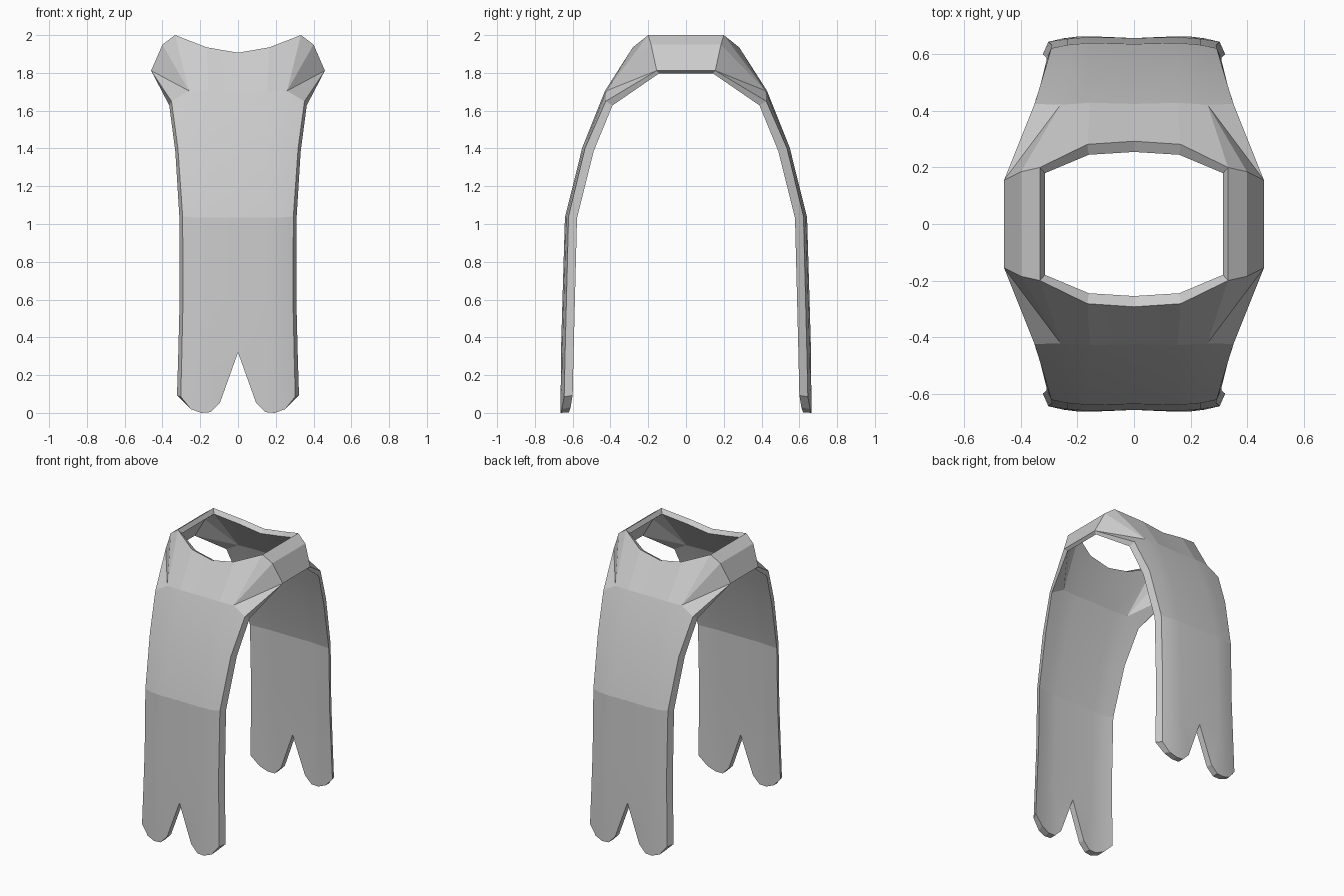
import bpy, bmesh

if "Cube" in bpy.data.objects:
    bpy.data.objects.remove(bpy.data.objects["Cube"])

# One quarter of the tabard (right half of the front panel).
# Each point: outer position and the offset to the inner lining.
P = {}

def point(name, x, y, z, dx, dy, dz):
    P[name] = ((x, y, z), (x + dx, y + dy, z + dz))

# Neckline and shoulder
point("n0", 0.0, -0.293, 1.907, 0, 0.038, -0.02)
point("n1", 0.165, -0.282, 1.935, -0.005, 0.037, -0.02)
point("n2", 0.333, -0.20, 2.0, -0.018, 0.02, -0.03)
point("s1", 0.40, -0.185, 1.95, -0.025, 0.02, -0.03)
point("s2", 0.46, -0.155, 1.812, -0.02, 0.012, -0.015)
point("m0", 0.333, 0, 2.0, -0.018, 0, -0.03)
point("m1", 0.40, 0, 1.95, -0.025, 0, -0.03)
point("m2", 0.46, 0, 1.812, -0.02, 0, -0.015)

# Panel rows: z, centre y, edge x, edge y, edge z, lining offsets
rows = [
    (1.705, -0.425, 0.352, -0.425, 1.65, 0.012, 0.036, -0.022),
    (1.405, -0.545, 0.318, -0.535, 1.40, 0.014, 0.046, -0.015),
    (1.035, -0.637, 0.293, -0.622, 1.04, 0.017, 0.045, -0.008),
    (0.60, -0.65, 0.291, -0.633, 0.60, 0.018, 0.045, 0),
    (0.32, -0.658, 0.297, -0.64, 0.32, 0.019, 0.045, 0),
]
for r, (z, y, ex, ey, ez, dx, dy, dz) in enumerate(rows):
    inner_x = 0.26 if r == 0 else 0.235
    point(f"r{r}0", 0, y, z, 0, dy, dz)
    point(f"r{r}1", 0.155, y - 0.004, z, 0, dy, dz)
    point(f"r{r}2", inner_x, y + 0.003, z, dx / 2, dy, dz)
    point(f"r{r}3", ex, ey, ez, dx, dy, dz)

# Rounded hem lobe
point("h0", 0.095, -0.662, 0.055, 0, 0.045, 0)
point("h1", 0.145, -0.664, 0.004, 0, 0.045, 0)
point("h2", 0.195, -0.664, 0.0, 0.004, 0.045, 0.003)
point("h3", 0.25, -0.657, 0.02, 0.01, 0.046, 0.01)
point("h4", 0.303, -0.645, 0.085, 0.02, 0.045, 0.008)

faces = ["n0 n1 r01 r00", "n1 n2 r02 r01", "n2 s1 r02", "s1 s2 r02", "s2 r03 r02",
         "n2 m0 m1 s1", "s1 m1 m2 s2",
         "r40 r41 h0", "r41 h1 h0", "r41 r42 h2 h1", "r42 h3 h2", "r42 r43 h4 h3"]
for r in range(len(rows) - 1):
    faces += [f"r{r}{c} r{r}{c+1} r{r+1}{c+1} r{r+1}{c}" for c in range(3)]

# Open borders that get a wall between outer cloth and lining
borders = ["n0 n1 n2 m0", "m2 s2 r03 r13 r23 r33 r43 h4 h3 h2 h1 h0 r40"]

bm = bmesh.new()
outer = {k: bm.verts.new(v[0]) for k, v in P.items()}
lining = {k: bm.verts.new(v[1]) for k, v in P.items()}
for f in faces:
    names = f.split()
    bm.faces.new([outer[n] for n in names])
    bm.faces.new([lining[n] for n in reversed(names)])
for b in borders:
    names = b.split()
    for a, c in zip(names, names[1:]):
        bm.faces.new([outer[a], outer[c], lining[c], lining[a]])

# Mirror the quarter left-right and front-back
for axis in (0, 1):
    geom = bmesh.ops.duplicate(bm, geom=bm.verts[:] + bm.edges[:] + bm.faces[:])["geom"]
    for v in geom:
        if isinstance(v, bmesh.types.BMVert):
            v.co[axis] *= -1
    bmesh.ops.reverse_faces(bm, faces=[f for f in geom if isinstance(f, bmesh.types.BMFace)])
    bmesh.ops.remove_doubles(bm, verts=bm.verts[:], dist=0.0005)
bmesh.ops.recalc_face_normals(bm, faces=bm.faces[:])

mesh = bpy.data.meshes.new("tabard")
bm.to_mesh(mesh)
bm.free()
tabard = bpy.data.objects.new("tabard", mesh)
bpy.context.collection.objects.link(tabard)

cloth = bpy.data.materials.new("light grey cloth")
cloth.diffuse_color = (0.6, 0.6, 0.6, 1)
cloth.use_nodes = True
cloth.node_tree.nodes["Principled BSDF"].inputs["Base Color"].default_value = cloth.diffuse_color
mesh.materials.append(cloth)

# Soft folds, crisp borders
bpy.context.view_layer.objects.active = tabard
tabard.select_set(True)
bpy.ops.object.shade_smooth_by_angle(angle=0.15)
